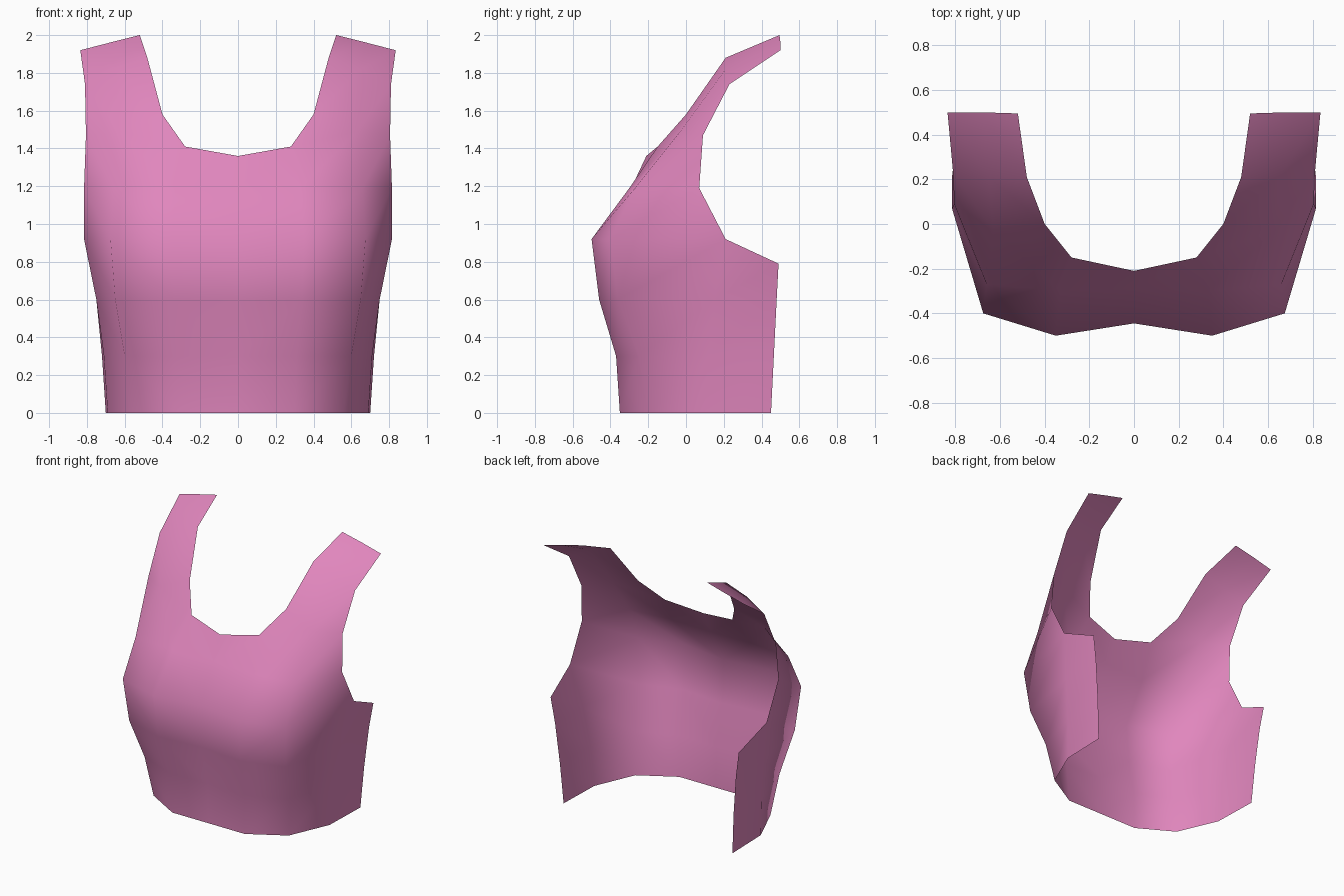
import bpy
import bmesh

default_cube = bpy.data.objects.get("Cube")
if default_cube:
    bpy.data.objects.remove(default_cube, do_unlink=True)


def make_material(name, colour):
    material = bpy.data.materials.new(name)
    material.use_nodes = True
    material.diffuse_color = colour
    shader = material.node_tree.nodes["Principled BSDF"]
    shader.inputs["Base Color"].default_value = colour
    return material


def add_section(mesh, points):
    """Add one cross-section of the left half, running from the middle outwards."""
    return [mesh.verts.new(point) for point in points]


def bridge(mesh, lower, upper):
    """Join two neighbouring cross-sections with a strip of quads."""
    for i in range(min(len(lower), len(upper)) - 1):
        mesh.faces.new((lower[i], lower[i + 1], upper[i + 1], upper[i]))


def bridge_all(mesh, sections):
    for lower, upper in zip(sections, sections[1:]):
        bridge(mesh, lower, upper)


bm = bmesh.new()

# Body: waist, ribs, under bust and bust, each ending at the side seam
waist = add_section(bm, [(0, -.35, 0), (.3, -.35, 0), (.56, -.2, 0), (.69, .1, 0), (.7, .45, 0)])
ribs = add_section(bm, [(0, -.36, .3), (.31, -.37, .3), (.6, -.25, .3), (.71, .12, .3), (.72, .465, .3)])
under_bust = add_section(bm, [(0, -.43, .6), (.34, -.46, .6), (.65, -.36, .6), (.75, .15, .6), (.75, .48, .6)])
bust = add_section(bm, [(0, -.445, .92), (.35, -.5, .92), (.675, -.4, .92), (.815, .21, .92), (.78, .49, .79)])

# Chest: narrower, ending at the armhole
chest = add_section(bm, [(0, -.29, 1.19), (.33, -.3, 1.19), (.66, -.27, 1.19), (.815, .07, 1.19)])
bridge_all(bm, [waist, ribs, under_bust, bust, chest])

# Neckline and shoulder strap
neckline = add_section(bm, [(0, -.21, 1.36), (.28, -.15, 1.41)])
strap_base = add_section(bm, [(.4, 0, 1.58), (.63, -.03, 1.49), (.805, .09, 1.47)])
strap_middle = add_section(bm, [(.48, .21, 1.88), (.65, .21, 1.82), (.81, .23, 1.74)])
strap_end = add_section(bm, [(.52, .495, 2), (.68, .5, 1.96), (.835, .5, 1.92)])
bridge(bm, chest, neckline + strap_base[1:])
bm.faces.new((neckline[1], strap_base[1], strap_base[0]))
bridge_all(bm, [strap_base, strap_middle, strap_end])

mesh = bpy.data.meshes.new("top_front_panel")
bm.to_mesh(mesh)
bm.free()
mesh.materials.append(make_material("pink fabric", (.75, .24, .51, 1)))

top = bpy.data.objects.new("top_front_panel", mesh)
bpy.context.collection.objects.link(top)
for polygon in mesh.polygons:
    polygon.use_smooth = True

# Mirror the left half onto the right
mirror = top.modifiers.new("mirror", 'MIRROR')
mirror.use_axis[0] = True
mirror.use_clip = True
